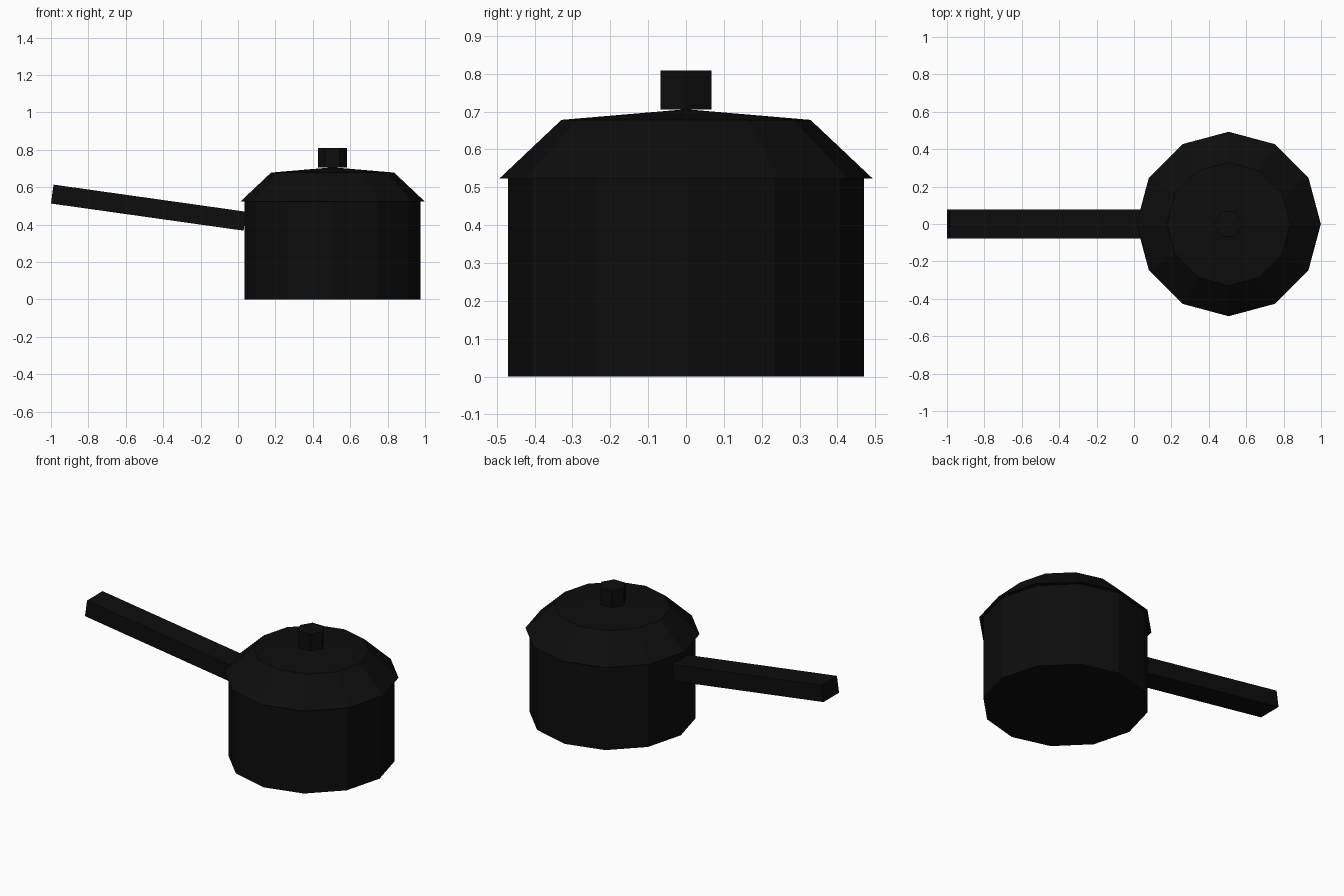
import bpy, bmesh, math
from mathutils import Matrix, Vector

if "Cube" in bpy.data.objects:
    bpy.data.objects.remove(bpy.data.objects["Cube"])

black = bpy.data.materials.new("black enamel")
black.diffuse_color = (0.004, 0.004, 0.004, 1)
black.use_nodes = True
black.node_tree.nodes["Principled BSDF"].inputs["Base Color"].default_value = black.diffuse_color
CX = 0.506  # pot axis


def finish(name, bm):
    bmesh.ops.recalc_face_normals(bm, faces=bm.faces)
    mesh = bpy.data.meshes.new(name)
    bm.to_mesh(mesh)
    bm.free()
    mesh.materials.append(black)
    obj = bpy.data.objects.new(name, mesh)
    bpy.context.collection.objects.link(obj)
    return obj


def turned(name, profile, sides, cx):
    """Flat-sided turned shape from (radius, z) rings; radius 0 is a tip."""
    bm = bmesh.new()
    rings = []
    for r, z in profile:
        count = sides if r > 0 else 1
        rings.append([bm.verts.new((cx + r * math.cos(2 * math.pi * i / sides),
                                    r * math.sin(2 * math.pi * i / sides), z))
                      for i in range(count)])
    for a, b in zip(rings, rings[1:]):
        for i in range(sides):
            j = (i + 1) % sides
            if len(b) == 1:
                bm.faces.new((a[i], a[j], b[0]))
            else:
                bm.faces.new((a[i], a[j], b[j], b[i]))
    for ring in (rings[0], rings[-1]):
        if len(ring) > 1:
            bm.faces.new(ring)
    return finish(name, bm)


# pot body, domed lid and hexagonal knob
turned("pot_body", [(0.47, 0), (0.47, 0.523)], 12, CX - 0.001)
turned("lid", [(0.493, 0.523), (0.329, 0.678), (0, 0.706)], 12, CX)
turned("lid_knob", [(0.0775, 0.705), (0.0775, 0.809)], 6, CX - 0.002)

# straight handle rising away from the pot
start, end = Vector((0.037, 0, 0.418)), Vector((-0.993, 0, 0.563))
along = start - end
bm = bmesh.new()
bmesh.ops.create_cube(bm, size=1, matrix=Matrix.Translation((start + end) / 2)
                      @ along.to_track_quat('X', 'Z').to_matrix().to_4x4()
                      @ Matrix.Diagonal((along.length, 0.153, 0.102, 1)))
finish("handle", bm)
